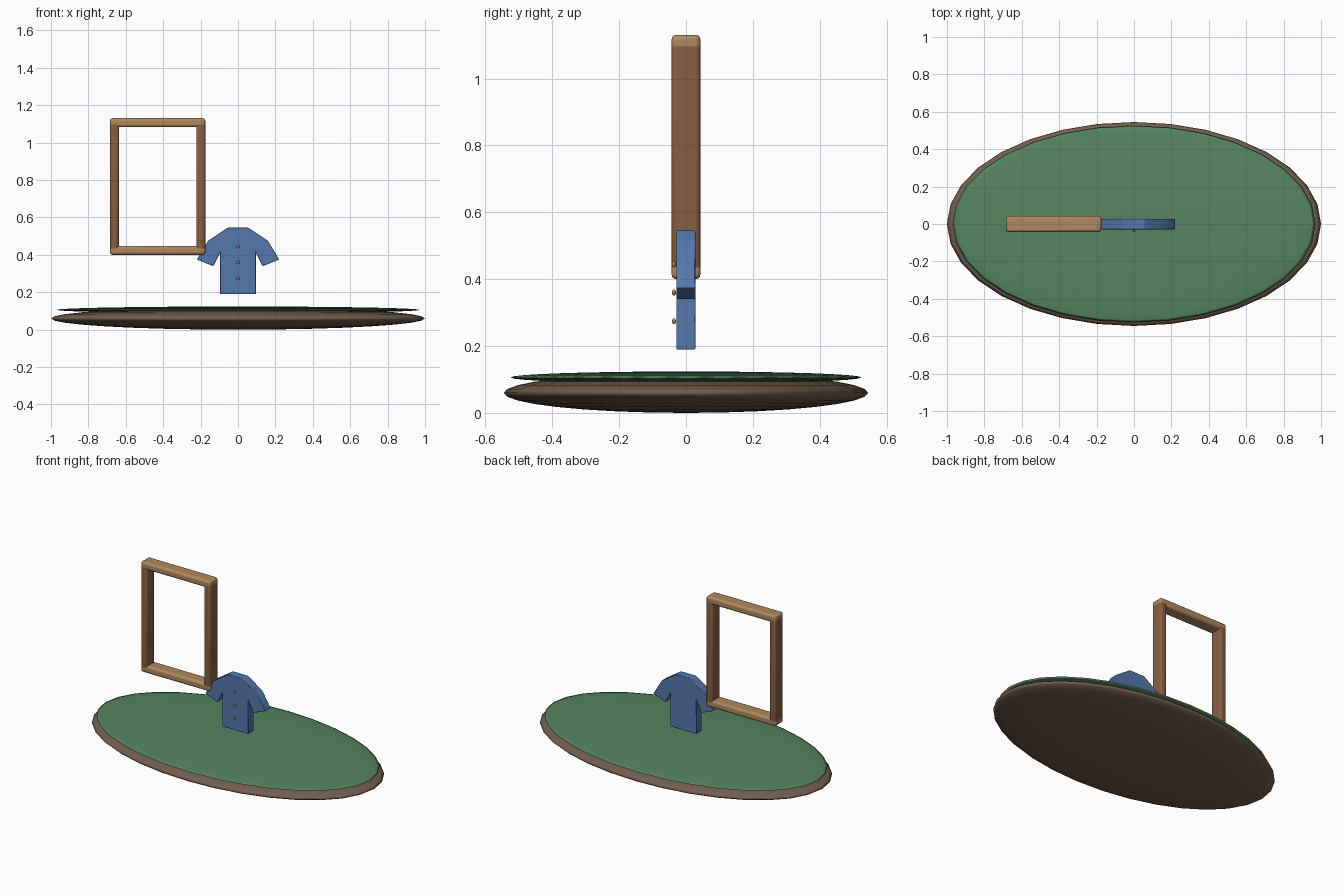
import bpy, bmesh, math

if "Cube" in bpy.data.objects:
    bpy.data.objects.remove(bpy.data.objects["Cube"])


def material(name, rgb):
    m = bpy.data.materials.new(name)
    m.diffuse_color = (*rgb, 1)
    m.use_nodes = True
    m.node_tree.nodes["Principled BSDF"].inputs["Base Color"].default_value = m.diffuse_color
    return m


EARTH = material("earth brown", (0.17, 0.115, 0.078))
GREEN = material("grass green", (0.09, 0.235, 0.115))
TAN = material("light wood", (0.43, 0.25, 0.115))
WOOD = material("dark wood", (0.255, 0.115, 0.053))
BLUE = material("shirt blue", (0.09, 0.19, 0.43))


def finish(ob, name, mat, angle=35):
    ob.name = name
    ob.data.materials.append(mat)
    bpy.ops.object.select_all(action='DESELECT')
    ob.select_set(True)
    bpy.context.view_layer.objects.active = ob
    bpy.ops.object.shade_smooth_by_angle(angle=math.radians(angle))
    return ob


def ellipsoid(name, loc, radii, mat, seg=32, rings=16):
    bpy.ops.mesh.primitive_uv_sphere_add(segments=seg, ring_count=rings, location=loc)
    ob = bpy.context.object
    ob.scale = radii
    bpy.ops.object.transform_apply(location=False, rotation=False, scale=True)
    return finish(ob, name, mat, 180)


def bar(name, loc, size, mat):
    bpy.ops.mesh.primitive_cube_add(size=1, location=loc)
    ob = bpy.context.object
    ob.scale = size
    bpy.ops.object.transform_apply(location=False, rotation=False, scale=True)
    bev = ob.modifiers.new("rounded edges", 'BEVEL')
    bev.width = 0.014
    bev.segments = 3
    return finish(ob, name, mat)


# Oval ground: earth mound with a thin grass disc on top
ellipsoid("ground_base", (0, 0, 0.06), (1.0, 0.545, 0.06), EARTH)
ellipsoid("grass_top", (0, 0, 0.106), (0.97, 0.525, 0.018), GREEN)

# Rectangular wooden frame
CX = -0.43
for name, z in (("frame_top", 1.107), ("frame_bottom", 0.424)):
    bar(name, (CX, 0, z), (0.51, 0.086, 0.048), TAN)
for name, s in (("frame_left", -1), ("frame_right", 1)):
    bar(name, (CX + s * 0.231, 0, 0.7655), (0.048, 0.086, 0.69), WOOD)

# Shirt: mirrored half outline, extruded through its thickness
half = [(0.055, 0.545), (0.16, 0.475), (0.22, 0.375),
        (0.132, 0.34), (0.096, 0.41), (0.096, 0.19)]
outline = half + [(-x, z) for x, z in reversed(half)]
bm = bmesh.new()
face = bm.faces.new([bm.verts.new((x, -0.029, z)) for x, z in outline])
ext = bmesh.ops.extrude_face_region(bm, geom=[face])
bmesh.ops.translate(bm, vec=(0, 0.057, 0),
                    verts=[g for g in ext["geom"] if isinstance(g, bmesh.types.BMVert)])
bmesh.ops.recalc_face_normals(bm, faces=bm.faces)
mesh = bpy.data.meshes.new("shirt")
bm.to_mesh(mesh)
bm.free()
shirt = bpy.data.objects.new("shirt", mesh)
bpy.context.collection.objects.link(shirt)
bev = shirt.modifiers.new("soft edges", 'BEVEL')
bev.width = 0.003
bev.segments = 2
finish(shirt, "shirt", BLUE, 30)

# Buttons down the front
for i, z in enumerate((0.445, 0.36, 0.274)):
    ellipsoid(f"button_{i + 1}", (0, -0.036, z), (0.009, 0.006, 0.009), TAN, 16, 8)
